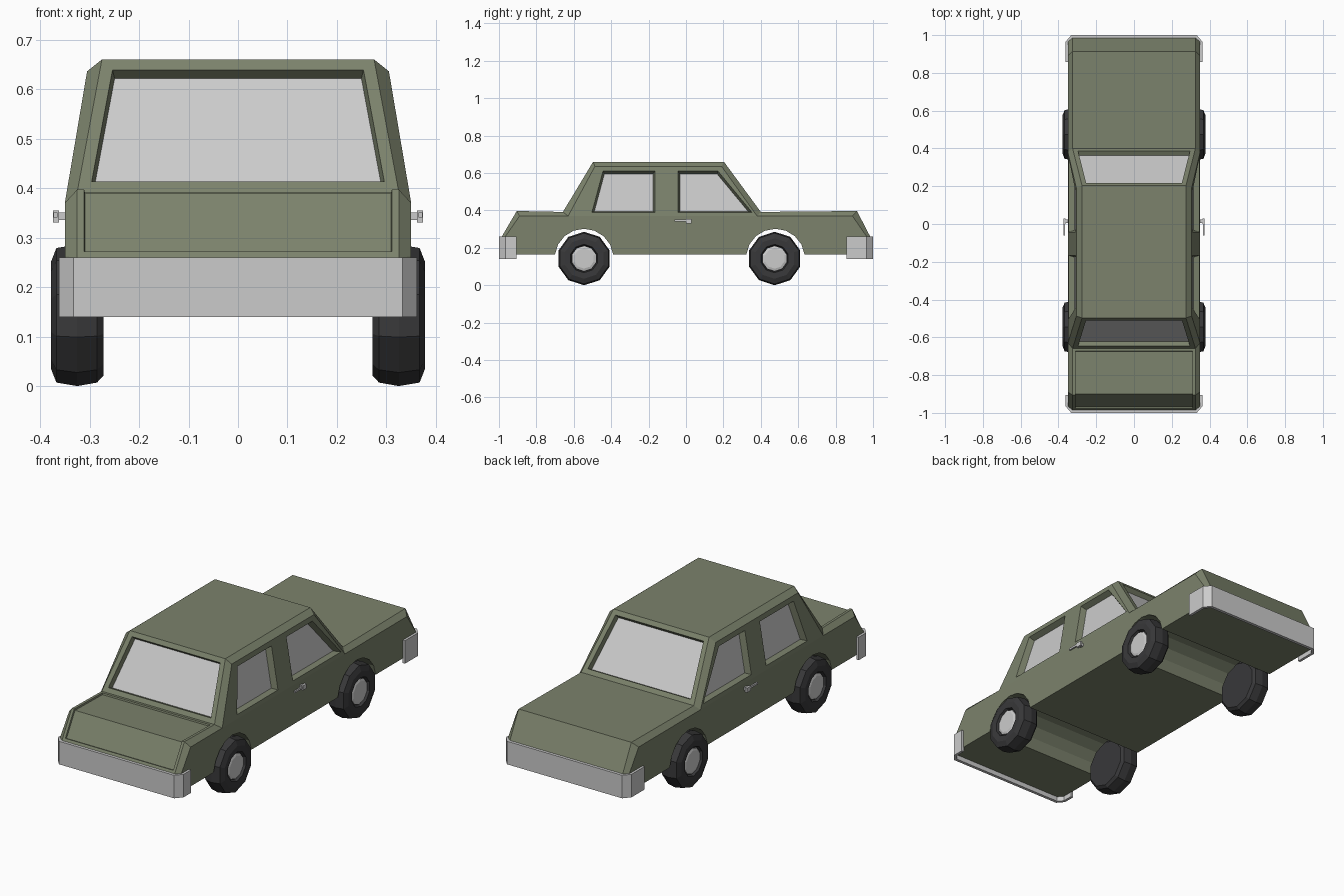
import bpy, bmesh, math
from mathutils import Matrix

if "Cube" in bpy.data.objects:
    bpy.data.objects.remove(bpy.data.objects["Cube"])


def material(name, rgb):
    m = bpy.data.materials.new(name)
    m.diffuse_color = (*rgb, 1)
    m.use_nodes = True
    m.node_tree.nodes["Principled BSDF"].inputs["Base Color"].default_value = m.diffuse_color
    return m


PAINT = material("olive_paint", (0.2, 0.225, 0.15))
GREY = material("light_grey", (0.6, 0.6, 0.6))
RUBBER = material("rubber", (0.04, 0.04, 0.042))


def finish(bm, name, *mats):
    bmesh.ops.recalc_face_normals(bm, faces=bm.faces[:])
    me = bpy.data.meshes.new(name)
    bm.to_mesh(me)
    bm.free()
    ob = bpy.data.objects.new(name, me)
    bpy.context.collection.objects.link(ob)
    for m in mats:
        me.materials.append(m)
    return ob


def arch(cy):
    # wheel arch points along the underside, from rear to front
    z0, r = 0.145, 0.157
    a0 = math.asin(0.02 / r)
    return [(cy + r * math.cos(a), z0 + r * math.sin(a))
            for a in (a0 + (math.pi - 2 * a0) * k / 8 for k in range(9))]


# Body: crown profile and slightly smaller side profile, joined by a chamfer
W, R = 0.325, 0.275
crown = [(-.985, .165, W), (-.985, .26, W), (-.905, .397, W), (-.658, .392, W),
         (-.497, .66, R), (-.105, .66, R), (.203, .66, R), (.40, .392, W),
         (.914, .397, W), (.985, .26, W), (.985, .165, W)]
side = [(-.96, .165), (-.965, .262), (-.89, .37), (-.63, .37), (-.487, .636),
        (-.105, .636), (.19, .636), (.38, .37), (.89, .37), (.965, .262), (.96, .165)]
under = arch(.478) + arch(-.545)
crown += [(y, z, W) for y, z in under]
side += under
windows = [[(-.503, .39), (-.444, .61), (-.166, .61), (-.166, .39)],
           [(-.043, .39), (-.043, .61), (.171, .61), (.353, .39)]]


def side_x(z):
    return 0.35 - 0.045 * max(0, z - 0.37) / 0.266


bm = bmesh.new()
P, side_glass = {}, []
n = len(crown)
for s in (1, -1):
    P[s] = [bm.verts.new((s * x, y, z)) for y, z, x in crown]
    Q = [bm.verts.new((s * side_x(z), y, z)) for y, z in side]
    mid = bm.verts.new((s * .35, -.105, .37))
    for i in range(n):
        j = (i + 1) % n
        bm.faces.new((P[s][i], P[s][j], Q[j], Q[i]))
    bm.faces.new(Q[:4] + [mid] + Q[7:])
    # side windows with surrounding frame faces
    for outer, pts in zip((Q[3:6] + [mid], [mid] + Q[5:8]), windows):
        inner = [bm.verts.new((s * side_x(z), y, z)) for y, z in pts]
        for i in range(4):
            j = (i + 1) % 4
            bm.faces.new((outer[i], outer[j], inner[j], inner[i]))
        side_glass.append(bm.faces.new(inner))
top = []
for i in range(n):
    j = (i + 1) % n
    top.append(bm.faces.new((P[1][i], P[1][j], P[-1][j], P[-1][i])))
bmesh.ops.recalc_face_normals(bm, faces=bm.faces[:])


def inset(faces, thickness, depth):
    bmesh.ops.inset_region(bm, faces=faces, thickness=thickness, depth=depth,
                           use_boundary=True, use_even_offset=True)


# Recessed glass
for f in (top[3], top[6]):
    inset([f], 0.025, 0)
    inset([f], 0.005, -0.025)
    f.material_index = 1
for f in side_glass:
    inset([f], 0.01, -0.03)
    f.material_index = 1
# Sunken bonnet and nose panel
inset([top[1], top[2]], 0.014, 0)
inset([top[1], top[2]], 0.002, -0.008)
finish(bm, "car_body", PAINT, GREY)


# Wrap-around bumpers
def bumper(name, s, wrap):
    path = [(.362, wrap), (.362, .965), (.332, 1.0)]
    inner = [(.348, wrap), (.348, .958), (.326, .984)]
    out = path + [(-x, y) for x, y in reversed(path)]
    inn = inner + [(-x, y) for x, y in reversed(inner)]
    bm = bmesh.new()
    rows = [[bm.verts.new((x, s * y, z)) for x, y in pts]
            for pts, z in ((out, .14), (out, .26), (inn, .26), (inn, .14))]
    for a in range(4):
        b = (a + 1) % 4
        for i in range(5):
            bm.faces.new((rows[a][i], rows[a][i + 1], rows[b][i + 1], rows[b][i]))
    for i in (0, 5):
        bm.faces.new([r[i] for r in rows])
    finish(bm, name, GREY)


bumper("front_bumper", -1, .905)
bumper("rear_bumper", 1, .858)


# Wheels: profile of (x, radius) turned around the axle
def turned(name, profile, sides, s, y, mat):
    bm = bmesh.new()
    rings = []
    for x, r in profile:
        rings.append([bm.verts.new((s * x, y + r * math.sin(2 * math.pi * k / sides),
                                    .143 + r * math.cos(2 * math.pi * k / sides)))
                      for k in range(sides)])
    for a, b in zip(rings, rings[1:]):
        for k in range(sides):
            m = (k + 1) % sides
            bm.faces.new((a[k], a[m], b[m], b[k]))
    bm.faces.new(rings[0])
    bm.faces.new(rings[-1])
    finish(bm, name, mat)


TYRE = [(.272, .122), (.285, .136), (.325, .143), (.367, .136),
        (.378, .108), (.376, .076), (.362, .07)]
HUB = [(.355, .066), (.368, .066), (.372, .054)]


def box(bm, centre, size):
    bmesh.ops.create_cube(bm, size=1, matrix=Matrix.Translation(centre)
                          @ Matrix.Diagonal((*size, 1)))


for s, tag in ((1, "right"), (-1, "left")):
    for y, end in ((-.545, "front"), (.474, "rear")):
        turned(f"{end}_{tag}_tyre", TYRE, 10, s, y, RUBBER)
        turned(f"{end}_{tag}_hub", HUB, 10, s, y, GREY)
    # Door handle: stem, knob and lever
    bm = bmesh.new()
    box(bm, (s * .356, .015, .343), (.022, .018, .015))
    box(bm, (s * .368, .015, .343), (.012, .03, .024))
    box(bm, (s * .369, -.028, .346), (.008, .065, .01))
    finish(bm, f"{tag}_door_handle", GREY)
